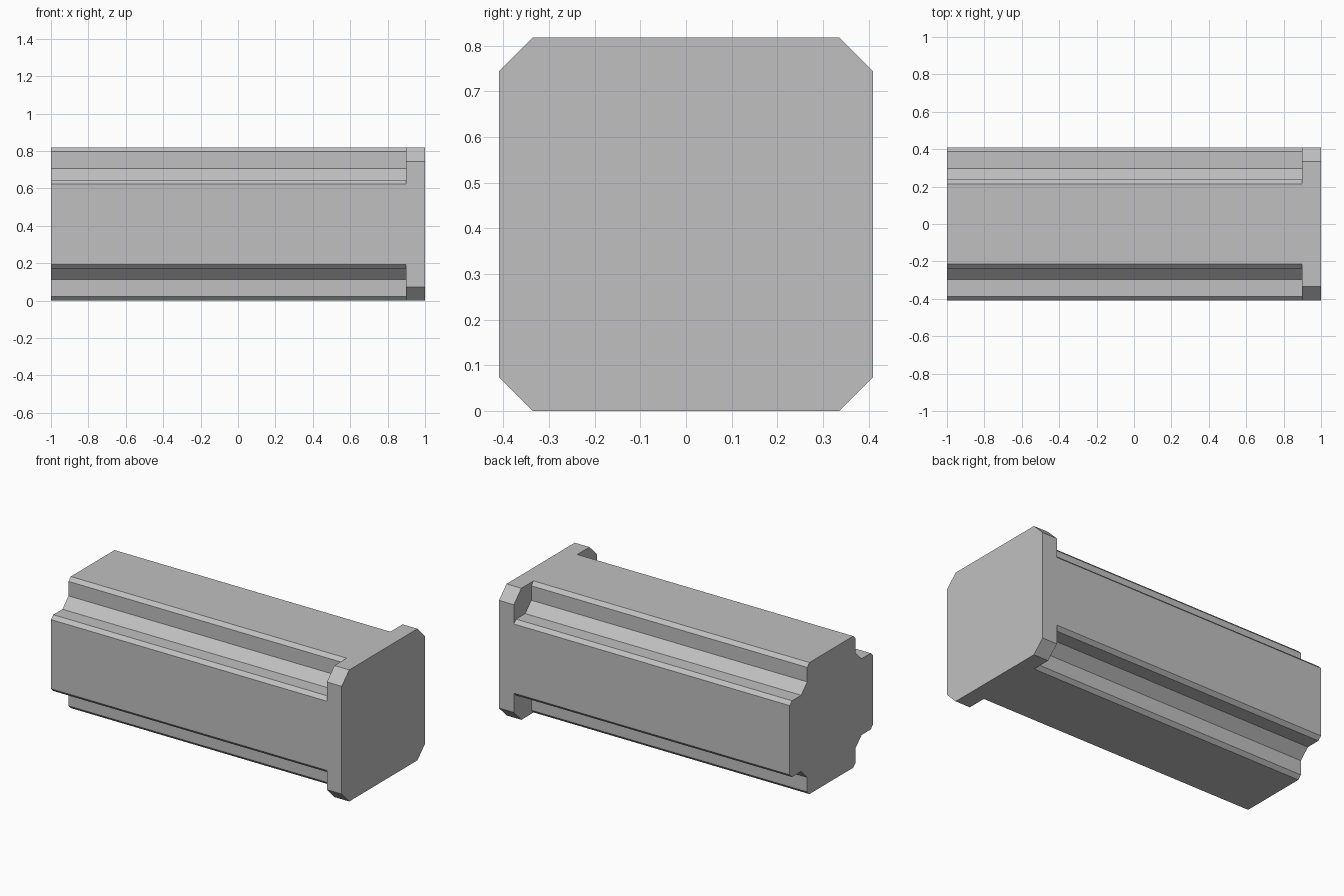
import bpy
import bmesh
from math import radians
from mathutils import Matrix

default_cube = bpy.data.objects.get("Cube")
if default_cube:
    bpy.data.objects.remove(default_cube, do_unlink=True)

HALF = 0.409        # half width of the square section
CAP_X = 0.898       # inner face of the end flange
LIP = 0.215         # where the groove lip bevel begins
WALL = 0.237        # groove side walls
FLOOR = 0.297       # where the slanted groove floor begins

# One grey for the whole bar
grey = bpy.data.materials.new("plain grey")
grey.use_nodes = True
colour = (0.53, 0.53, 0.53, 1)
grey.diffuse_color = colour
grey.node_tree.nodes["Principled BSDF"].inputs["Base Color"].default_value = colour


def prism(name, profile, x0, x1, turn=0.0):
    """Extrude a (y, z) profile along x, turned about the x axis."""
    bm = bmesh.new()
    face = bm.faces.new([bm.verts.new((x0, y, z)) for y, z in profile])
    extruded = bmesh.ops.extrude_face_region(bm, geom=[face])["geom"]
    moved = [v for v in extruded if isinstance(v, bmesh.types.BMVert)]
    bmesh.ops.translate(bm, verts=moved, vec=(x1 - x0, 0, 0))
    bmesh.ops.rotate(bm, verts=bm.verts, matrix=Matrix.Rotation(turn, 3, "X"))
    bmesh.ops.translate(bm, verts=bm.verts, vec=(0, 0, HALF))
    bmesh.ops.recalc_face_normals(bm, faces=bm.faces)
    mesh = bpy.data.meshes.new(name)
    bm.to_mesh(mesh)
    bm.free()
    mesh.materials.append(grey)
    obj = bpy.data.objects.new(name, mesh)
    bpy.context.collection.objects.link(obj)
    return obj


# Chamfered square bar, including the end flange
c = 0.335
octagon = [(c, HALF), (HALF, c), (HALF, -c), (c, -HALF),
           (-c, -HALF), (-HALF, -c), (-HALF, c), (-c, HALF)]
bar = prism("flanged_bar", octagon, -1, 1)

# Corner grooves, stopping at the flange
over = 0.05
half_groove = [(LIP - over, HALF + over), (WALL, HALF + LIP - WALL), (WALL, FLOOR)]
groove = half_groove + [(z, y) for y, z in reversed(half_groove)]
groove.append((HALF + over, HALF + over))

bpy.context.view_layer.objects.active = bar
for i in range(4):
    cutter = prism("groove_cutter", groove, -1.1, CAP_X, radians(90 * i))
    cutter.hide_render = True
    cut = bar.modifiers.new("groove", "BOOLEAN")
    cut.operation = "DIFFERENCE"
    cut.solver = "EXACT"
    cut.object = cutter
    bpy.ops.object.modifier_apply(modifier=cut.name)
    bpy.data.objects.remove(cutter, do_unlink=True)
